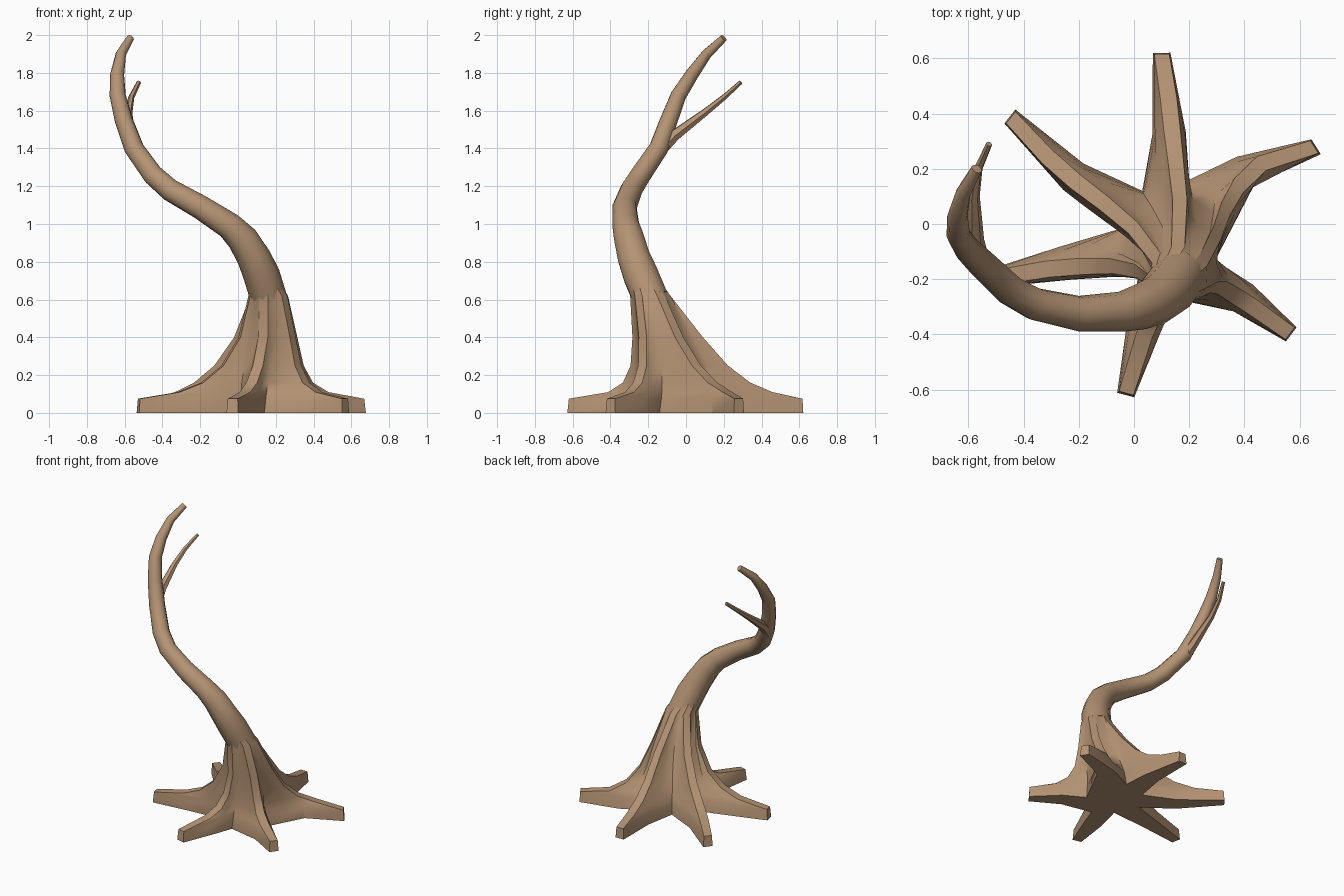
import bpy, bmesh, math
from mathutils import Vector

cube = bpy.data.objects.get("Cube")
if cube:
    bpy.data.objects.remove(cube)

bark = bpy.data.materials.new("tan_bark")
bark.use_nodes = True
colour = (0.46, 0.295, 0.175, 1)
bark.diffuse_color = colour
bark.node_tree.nodes["Principled BSDF"].inputs["Base Color"].default_value = colour


def finish(obj, angle):
    bpy.ops.object.select_all(action="DESELECT")
    obj.select_set(True)
    bpy.context.view_layer.objects.active = obj
    if obj.type == "CURVE":
        bpy.ops.object.convert(target="MESH")
    obj = bpy.context.object
    obj.data.materials.clear()
    obj.data.materials.append(bark)
    bpy.ops.object.shade_smooth_by_angle(angle=math.radians(angle))


def limb(name, points, resolution):
    """Tapering tube through points given as x, y, z, radius."""
    curve = bpy.data.curves.new(name, "CURVE")
    curve.dimensions = "3D"
    curve.bevel_depth = 1
    curve.bevel_resolution = resolution
    curve.use_fill_caps = True
    spline = curve.splines.new("POLY")
    spline.points.add(len(points) - 1)
    for p, (x, y, z, r) in zip(spline.points, points):
        p.co = (x, y, z, 1)
        p.radius = r
    obj = bpy.data.objects.new(name, curve)
    bpy.context.collection.objects.link(obj)
    finish(obj, 40)


# Curving trunk and its side branch
limb("trunk", [
    (.165, -.185, .6, .097), (.125, -.24, .73, .097), (.085, -.275, .82, .09),
    (.025, -.3, .92, .083), (-.045, -.318, .99, .073), (-.2, -.325, 1.09, .065),
    (-.36, -.29, 1.18, .06), (-.45, -.24, 1.26, .057), (-.55, -.145, 1.4, .053),
    (-.605, -.09, 1.55, .048), (-.637, -.04, 1.68, .043), (-.64, .03, 1.79, .037),
    (-.62, .11, 1.9, .028), (-.57, .2, 1.985, .02)], 3)
limb("side_branch", [
    (-.56, -.14, 1.39, .038), (-.575, -.06, 1.47, .032), (-.58, .1, 1.59, .021),
    (-.565, .2, 1.67, .016), (-.525, .29, 1.75, .012)], 1)

# Root flare: star-shaped rings stacked by height, closing inside the trunk
# Each root: end point, steepness of its rise, sideways bend, next hollow
roots = [
    (Vector((.66, .28)), 1.2, .065, Vector((.2, .16))),
    (Vector((.1, .62)), .8, -.02, Vector((.03, .12))),
    (Vector((-.45, .39)), .9, .03, Vector((-.06, -.02))),
    (Vector((-.53, -.2)), 1.25, 0, Vector((.02, -.18))),
    (Vector((-.03, -.62)), 1.9, 0, Vector((.14, -.27))),
    (Vector((.57, -.4)), 1.4, 0, Vector((.29, -.14))),
]
# Each ring: height, centre, reach of roots, core radius, ridge half-width
rings = [
    (0, .12, -.06, 1, .2, .032), (.075, .125, -.075, .99, .19, .027),
    (.11, .13, -.08, .62, .185, .03), (.16, .14, -.095, .4, .175, .03),
    (.25, .155, -.11, .22, .162, .028), (.4, .17, -.14, .09, .138, .026),
    (.62, .163, -.188, 0, .105, .024), (.78, .1, -.255, 0, .06, .016),
]
foot = Vector((.12, -.06))
angles = [math.atan2(*(root[0] - foot).yx) for root in roots]


def polar(a, r):
    return Vector((math.cos(a), math.sin(a))) * r


def star_ring(z, x, y, reach, core, half):
    centre = Vector((x, y))
    points = []
    for i, (end, power, bend, hollow) in enumerate(roots):
        a = angles[i]
        start = centre + polar(a, core)
        side = polar(a + math.pi / 2, 1)
        f = reach ** power

        def along(t, offset):
            return start.lerp(end, t) + side * (offset + 4 * bend * t * (1 - t))

        wide = half + .028 * min(1, f * 2)
        gap = (angles[(i + 1) % len(roots)] - a) % math.tau
        valley = centre + polar(a + gap / 2, core * .95)
        valley = valley.lerp(hollow, max(0, 1 - z / .45))
        points += [along(f * .4, -wide), along(f, -half), along(f, half),
                   along(f * .4, wide), valley]
    return [(p.x, p.y, z) for p in points]


bm = bmesh.new()
loops = [[bm.verts.new(co) for co in star_ring(*ring)] for ring in rings]
for low, high in zip(loops, loops[1:]):
    for i in range(len(low)):
        j = (i + 1) % len(low)
        bm.faces.new((low[i], low[j], high[j], high[i]))
bm.faces.new(loops[0][::-1])
bm.faces.new(loops[-1])
bmesh.ops.recalc_face_normals(bm, faces=bm.faces)
mesh = bpy.data.meshes.new("root_flare")
bm.to_mesh(mesh)
bm.free()
flare = bpy.data.objects.new("root_flare", mesh)
bpy.context.collection.objects.link(flare)
finish(flare, 35)
